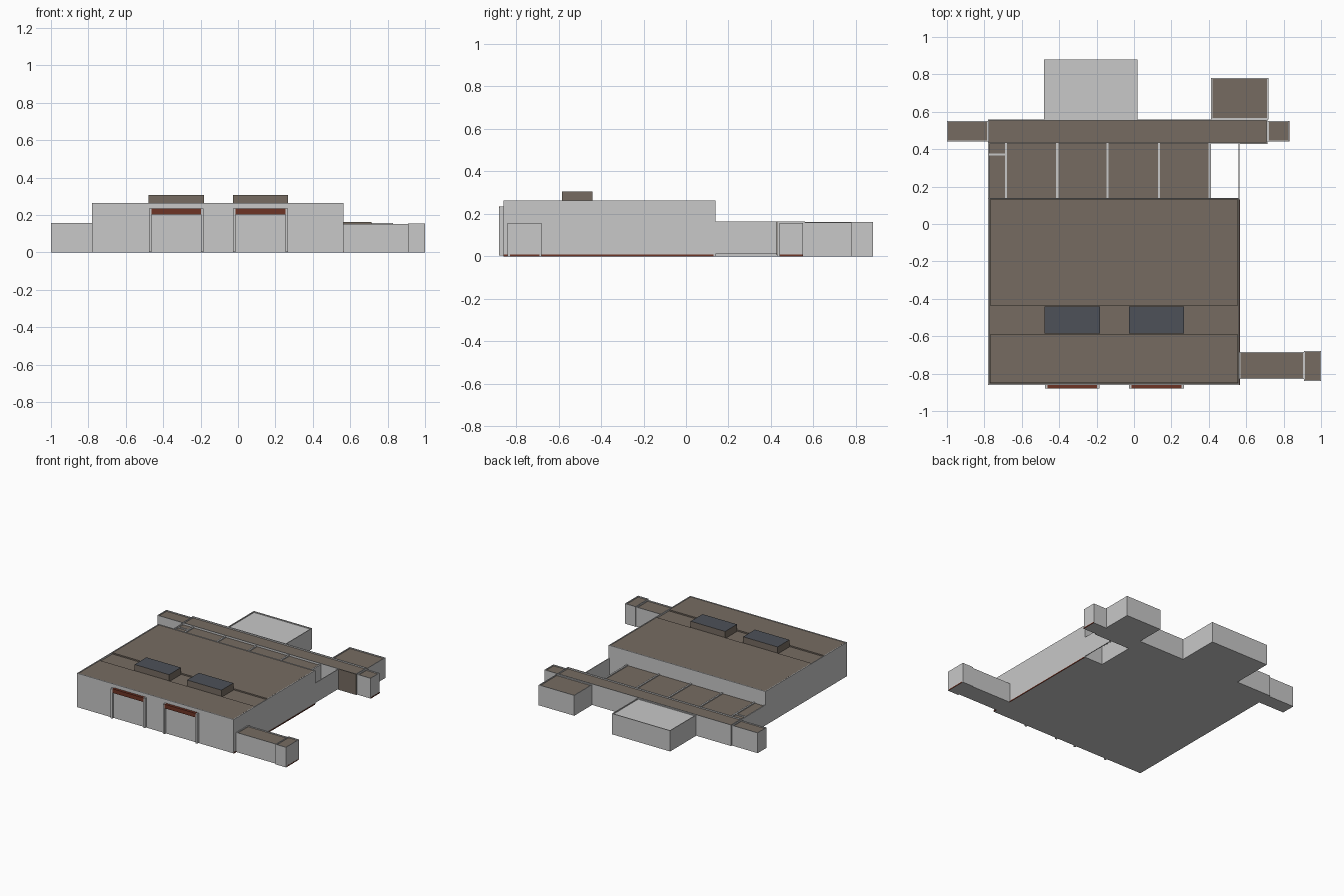
import bpy, bmesh

if "Cube" in bpy.data.objects:
    bpy.data.objects.remove(bpy.data.objects["Cube"])


def mat(name, rgb):
    m = bpy.data.materials.new(name)
    m.diffuse_color = (*rgb, 1)
    m.use_nodes = True
    m.node_tree.nodes["Principled BSDF"].inputs["Base Color"].default_value = m.diffuse_color
    return m


GREY = mat("pale grey wall", (0.58, 0.58, 0.58))
BROWN = mat("brown roofing", (0.18, 0.148, 0.12))
RED = mat("rust red", (0.155, 0.033, 0.018))
SLATE = mat("slate glass", (0.074, 0.082, 0.098))


def block(name, x, y, z, side=GREY, top=None, rim=0.0, depth=0.0):
    """Box from (min, max) ranges; the top may be a sunken panel inside a rim."""
    bm = bmesh.new()
    bmesh.ops.create_cube(bm, size=1)
    for v in bm.verts:
        v.co = [r[0] + (c + 0.5) * (r[1] - r[0]) for c, r in zip(v.co, (x, y, z))]
    bm.normal_update()
    lid = next(f for f in bm.faces if f.normal.z > 0.9)
    if rim:
        bmesh.ops.inset_region(bm, faces=[lid], thickness=rim)
        # sunken panel walls keep the wall colour
        low = bmesh.ops.extrude_discrete_faces(bm, faces=[lid])["faces"][0]
        for v in low.verts:
            v.co.z -= depth
        lid = low
    if top:
        lid.material_index = 1
    me = bpy.data.meshes.new(name)
    me.materials.append(side)
    me.materials.append(top or side)
    bm.to_mesh(me)
    bm.free()
    ob = bpy.data.objects.new(name, me)
    bpy.context.collection.objects.link(ob)
    return ob


# Main hall with roof panels either side of a shallow channel
block("main_hall", (-0.78, 0.565), (-0.86, 0.14), (0, 0.263), GREY, BROWN, 0.009, 0.012)
block("front_roof_panel", (-0.771, 0.556), (-0.851, -0.59), (0.25, 0.261), BROWN)
block("rear_roof_panel", (-0.771, 0.556), (-0.435, 0.131), (0.25, 0.261), BROWN)

# Skylights and front doors
for i, cx in enumerate((-0.33, 0.12)):
    block(f"skylight_{i}", (cx - 0.148, cx + 0.148), (-0.585, -0.44), (0.25, 0.306), BROWN, SLATE)
    for s in (-1, 1):
        x = cx + s * 0.1395
        block(f"door_jamb_{i}", (x - 0.0065, x + 0.0065), (-0.88, -0.855), (0.003, 0.232))
    block(f"door_lintel_{i}", (cx - 0.146, cx + 0.146), (-0.876, -0.855), (0.225, 0.234))
    block(f"door_awning_{i}", (cx - 0.133, cx + 0.133), (-0.88, -0.855), (0.203, 0.235), RED)
    block(f"door_panel_{i}", (cx - 0.133, cx + 0.133), (-0.866, -0.855), (0.008, 0.203))

# Low link building with divided roof, open yard on its right
block("link_building", (-0.78, 0.41), (0.14, 0.43), (0, 0.148), GREY, BROWN)
for i, x in enumerate((-0.685, -0.41, -0.142, 0.133, 0.405)):
    block(f"roof_divider_{i}", (x - 0.006, x + 0.006), (0.14, 0.43), (0.14, 0.156))
block("link_side_wall", (-0.78, -0.772), (0.14, 0.43), (0.14, 0.158))
block("corner_divider", (-0.772, -0.69), (0.366, 0.376), (0.14, 0.156))
block("yard_wall", (0.559, 0.565), (0.14, 0.43), (0.01, 0.163))

# Rear corridor with its two ends
block("rear_corridor", (-0.78, 0.715), (0.43, 0.56), (0, 0.163), GREY, BROWN, 0.008, 0.01)
block("corridor_left_end", (-1.0, -0.78), (0.44, 0.55), (0, 0.157), GREY, BROWN, 0.008, 0.008)
block("corridor_right_end", (0.715, 0.83), (0.44, 0.55), (0, 0.157), GREY, BROWN, 0.008, 0.008)
block("corridor_brown_front", (0.565, 0.715), (0.427, 0.432), (0.005, 0.163), BROWN)

# Rear annexes
block("large_annex", (-0.48, 0.02), (0.56, 0.88), (0, 0.161), GREY, GREY, 0.008, 0.008)
block("small_annex", (0.413, 0.718), (0.56, 0.78), (0, 0.158), GREY, BROWN, 0.008, 0.008)

# Front right wing
block("front_wing", (0.565, 0.91), (-0.83, -0.685), (0, 0.152), GREY, BROWN, 0.008, 0.008)
block("front_wing_end", (0.908, 1.0), (-0.84, -0.68), (0, 0.156), GREY, BROWN, 0.008, 0.008)

# Rust coloured base strips
block("hall_base_strip", (0.564, 0.568), (-0.86, 0.13), (0, 0.008), RED)
block("wing_base_strip", (0.998, 1.001), (-0.83, -0.69), (0, 0.008), RED)
block("corridor_base_strip", (0.829, 0.832), (0.44, 0.55), (0, 0.008), RED)
